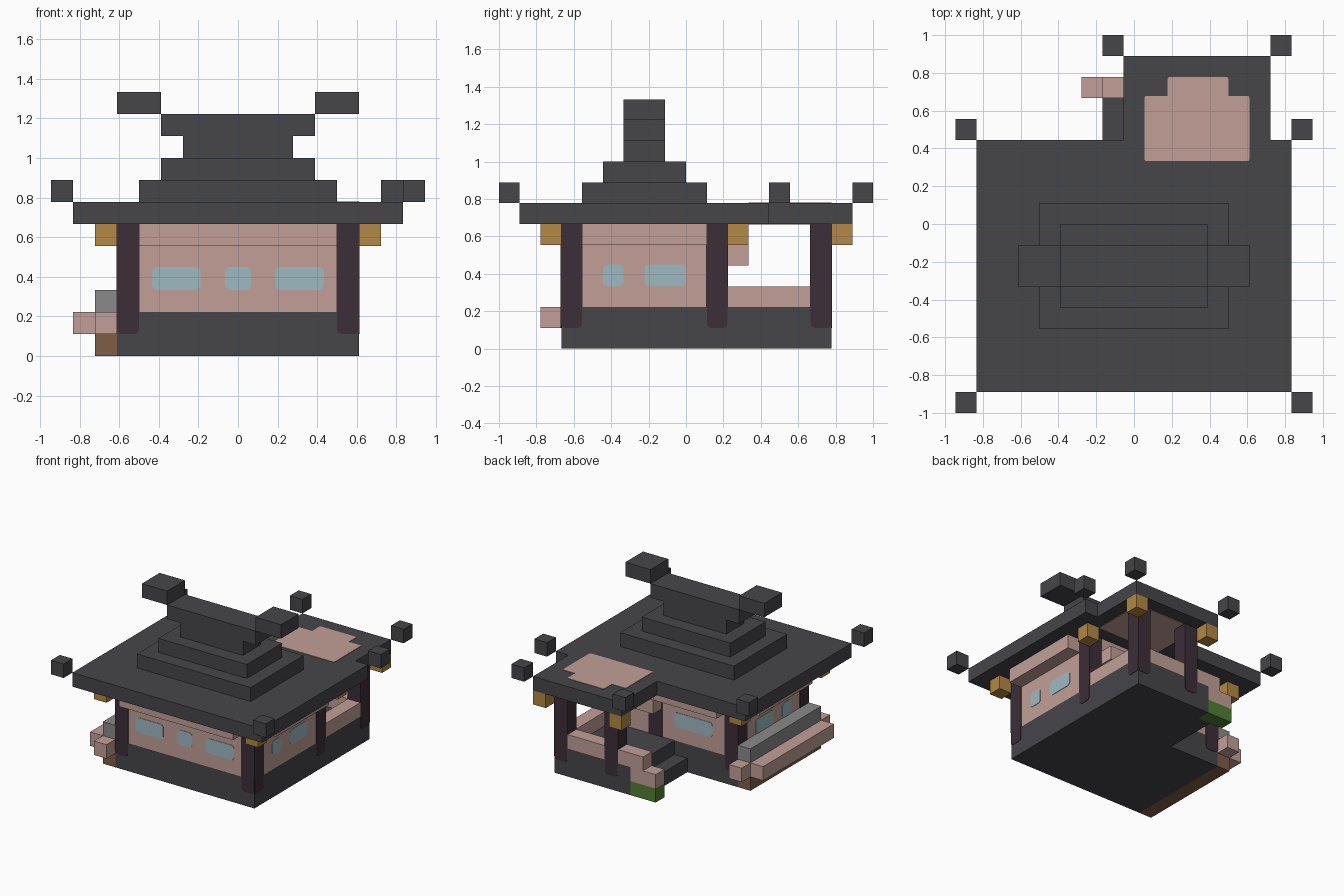
import bpy
import bmesh

cube = bpy.data.objects.get("Cube")
if cube:
    bpy.data.objects.remove(cube, do_unlink=True)

U = 1 / 9      # one building block
E = 0.03       # thickness of painted plates, in blocks


def material(name, rgb):
    mat = bpy.data.materials.new(name)
    mat.use_nodes = True
    lin = [((c / 255 + 0.055) / 1.055) ** 2.4 for c in rgb] + [1]
    mat.diffuse_color = lin
    mat.node_tree.nodes["Principled BSDF"].inputs["Base Color"].default_value = lin
    return mat


SLATE = material("dark slate", (70, 70, 74))
PINK = material("dusty pink", (194, 159, 151))
WOOD = material("dark plum wood", (61, 46, 56))
GOLD = material("gold", (178, 137, 66))
GLASS = material("pale blue glass", (158, 186, 194))
STONE = material("light grey", (138, 138, 138))
SOIL = material("brown", (127, 93, 70))
GRASS = material("green", (82, 126, 50))


def box(name, mat, x, y, z, round_axis=None, radius=0.22):
    """Block between the given ranges; edges along round_axis can be rounded."""
    bm = bmesh.new()
    bmesh.ops.create_cube(bm, size=1)
    for v in bm.verts:
        v.co = [U * (r[0] if c < 0 else r[1]) for c, r in zip(v.co, (x, y, z))]
    if round_axis is not None:
        edges = [e for e in bm.edges
                 if abs((e.verts[0].co - e.verts[1].co)[round_axis]) > 1e-6]
        bmesh.ops.bevel(bm, geom=edges, offset=radius * U, segments=3,
                        profile=0.5, affect='EDGES')
    mesh = bpy.data.meshes.new(name)
    bm.to_mesh(mesh)
    bm.free()
    mesh.materials.append(mat)
    obj = bpy.data.objects.new(name, mesh)
    bpy.context.collection.objects.link(obj)
    return obj


def plate(name, mat, axis, at, span, z):
    """Thin rounded plate on a wall facing along axis (0 = x, 1 = y)."""
    ranges = [span, span]
    ranges[axis] = (at - E, at + E)
    box(name, mat, ranges[0], ranges[1], z, axis)


# Foundation, porch floor and step
box("foundation", SLATE, (-5.5, 5.5), (-6, 2), (0, 2))
box("porch_floor", SLATE, (-0.5, 5.5), (2, 7), (0, 2))
box("porch_step", SLATE, (-1.5, -0.5), (2, 6), (0, 1))

# Walls between the corner posts
box("wall_core_long", PINK, (-4.5, 4.5), (-6, 2), (2, 6))
box("wall_core_wide", PINK, (-5.5, 5.5), (-5, 1), (2, 6))

# Beams standing out under the eaves
box("front_beam", PINK, (-4.5, 4.5), (-7, -6), (5, 6))
box("back_beam", PINK, (-4.5, 0.5), (2, 3), (5, 6))
box("porch_beam", PINK, (0.5, 4.5), (2, 3), (4, 5))
for side, s in (("left", 1), ("right", -1)):
    box(side + "_beam", PINK, sorted((s * 5.5, s * 6.5)), (-5, 1), (5, 6))

# Posts with rounded feet on the outer faces: centre, then facing directions
posts = [(-5, -5.5, "xy"), (5, -5.5, "xy"), (-5, 1.5, "xy"), (5, 1.5, "x"),
         (5, 6.5, "xy"), (1, 6.5, "y"), (1, 1.5, "")]
for x, y, faces in posts:
    box("post", WOOD, (x - .5 - E, x + .5 + E), (y - .5 - E, y + .5 + E), (2, 6))
    if "x" in faces:
        plate("post_foot", WOOD, 0, 5.5 if x > 0 else -5.5, (y - .5, y + .5), (1, 3))
    if "y" in faces:
        plate("post_foot", WOOD, 1, y + (.5 if y > 0 else -.5), (x - .5, x + .5), (1, 3))

# Windows
for span in ((-3.9, -1.7), (-0.58, 0.58), (1.7, 3.9)):
    plate("front_window", GLASS, 1, -6, span, (3, 4.05))
for at in (-5.5, 5.5):
    for span in ((-4, -3), (-2, 0)):
        plate("side_window", GLASS, 0, at, span, (3, 4.05))
plate("back_window", GLASS, 1, 2, (-3.5, -0.5), (3, 4.05))

# Porch railing stepping down beside the stair
box("side_railing", PINK, (4.5, 5.5), (2, 6), (2, 3))
box("back_railing", PINK, (-1.5, 4.5), (6, 7), (2, 3))
box("stair_railing", PINK, (-2.5, -0.5), (6, 7), (1, 2))
box("grass_block", GRASS, (-2.5, -0.5), (6, 7), (0, 1))

# Planter along the right wall
box("planter_soil", SOIL, (-6.5, -5.5), (-6, 2), (0, 2))
box("planter_top", STONE, (-6.5, -5.5), (-6, 2), (2, 3))
box("planter_rim", PINK, (-7.5, -6.5), (-6, 2), (1, 2))
for y in (-7, 2):
    box("planter_end", PINK, (-6.5, -5.5), (y, y + 1), (1, 2))

# Gold brackets diagonally outside the posts
for x, y in ((-6, -6.5), (6, -6.5), (-6, 2.5), (6, 2.5), (6, 7.5), (0, 7.5)):
    box("bracket", GOLD, (x - .5, x + .5), (y - .5, y + .5), (5, 6))

# Roof slabs, tiers and ridge
box("main_roof", SLATE, (-7.5, 7.5), (-8, 4), (6, 7))
box("porch_roof", SLATE, (-0.5, 6.5), (4, 8), (6, 7))
tiers = [(4.5, -5, 1), (3.5, -4, 0), (2.5, -3, -1), (3.5, -3, -1)]
for i, (half, y0, y1) in enumerate(tiers):
    box("roof_tier", SLATE, (-half, half), (y0, y1), (7 + i, 8 + i))
for s in (-1, 1):
    box("ridge_end", SLATE, sorted((s * 3.5, s * 5.5)), (-3, -1), (11, 12))

# Corner blocks of the roof
for x, y in ((-8, -8.5), (8, -8.5), (-8, 4.5), (8, 4.5), (7, 8.5), (-1, 8.5)):
    box("roof_corner", SLATE, (x - .5, x + .5), (y - .5, y + .5), (7, 8))

# Pink porch ceiling, showing on both sides of the roof slab
for z in (6, 7):
    box("ceiling_panel", PINK, (0.5, 5.5), (3, 6.1), (z - E, z + E), 2, 0.1)
    box("ceiling_panel_back", PINK, (1.6, 4.5), (6, 7), (z - E, z + E), 2, 0.1)
